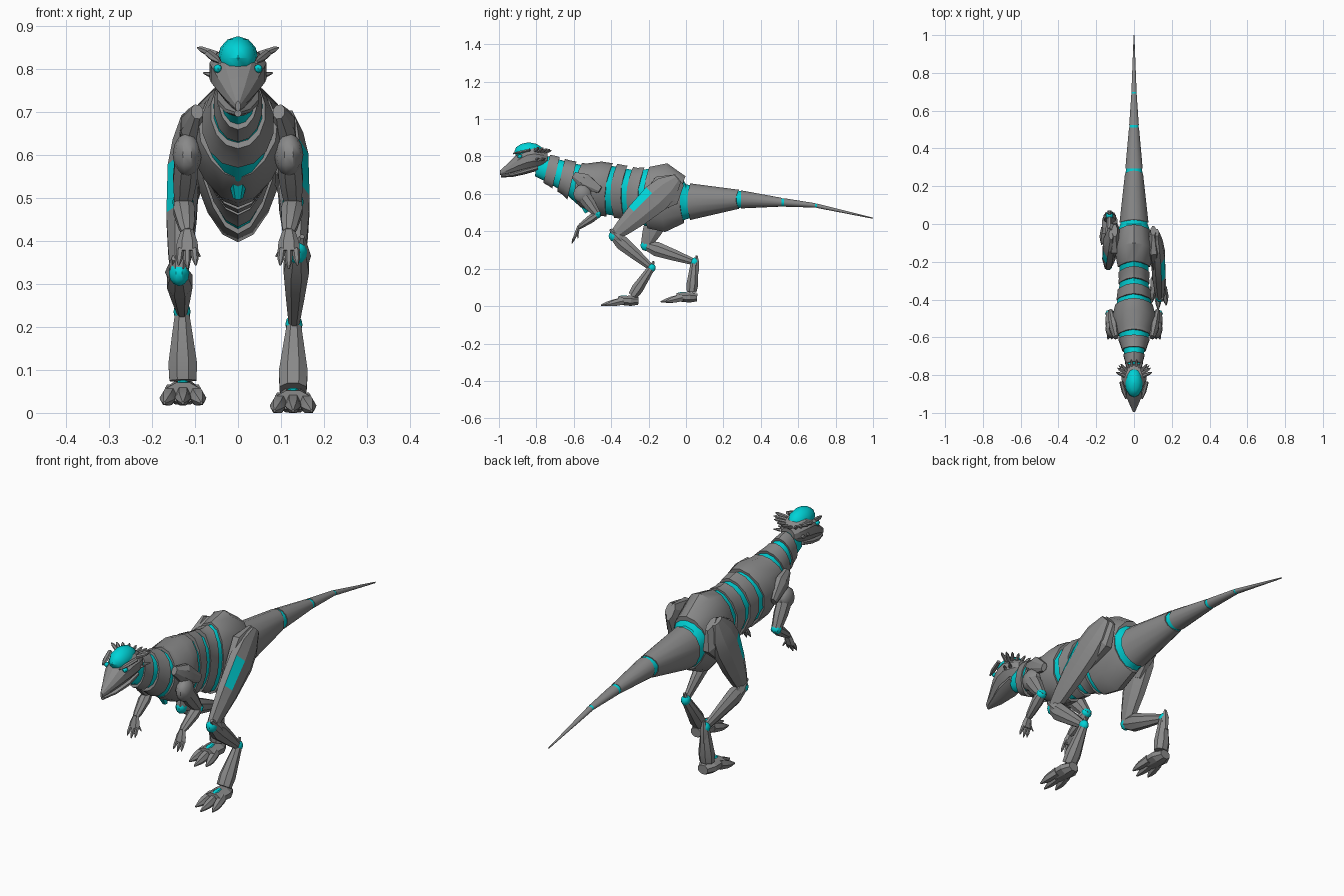
import bpy, math
from math import sin, cos, pi, radians
from mathutils import Vector

if "Cube" in bpy.data.objects:
    bpy.data.objects.remove(bpy.data.objects["Cube"])


def material(name, rgb):
    m = bpy.data.materials.new(name)
    m.use_nodes = True
    m.diffuse_color = (*rgb, 1)
    m.node_tree.nodes["Principled BSDF"].inputs["Base Color"].default_value = (*rgb, 1)
    return m


GREY = material("armour grey", (0.25, 0.25, 0.25))
TEAL = material("glow teal", (0.0, 0.65, 0.68))


def skin(name, rings, mat, angle=35):
    """Close a list of equal point rings into a capped tube."""
    n = len(rings[0])
    verts = [p for r in rings for p in r]
    faces = [[i * n + k, i * n + (k + 1) % n, (i + 1) * n + (k + 1) % n, (i + 1) * n + k]
             for i in range(len(rings) - 1) for k in range(n)]
    faces += [list(range(n))[::-1], [len(verts) - n + k for k in range(n)]]
    me = bpy.data.meshes.new(name)
    me.from_pydata(verts, [], faces)
    ob = bpy.data.objects.new(name, me)
    bpy.context.collection.objects.link(ob)
    me.materials.append(mat)
    bpy.ops.object.select_all(action="DESELECT")
    bpy.context.view_layer.objects.active = ob
    ob.select_set(True)
    bpy.ops.object.mode_set(mode="EDIT")
    bpy.ops.mesh.select_all(action="SELECT")
    bpy.ops.mesh.normals_make_consistent(inside=False)
    bpy.ops.object.mode_set(mode="OBJECT")
    bpy.ops.object.shade_smooth_by_angle(angle=radians(angle))
    return ob


def limb(name, a, b, stations, mat=GREY, n=8, angle=20):
    """Tube from a to b; stations are (t, half width, half depth, depth shift)."""
    a, b = Vector(a), Vector(b)
    d = (b - a).normalized()
    side = Vector((1, 0, 0))
    side = (side - d * side.dot(d)).normalized()
    deep = d.cross(side)
    rings = []
    for t, w, h, *off in stations:
        c = a.lerp(b, t) + deep * (off[0] if off else 0)
        rings.append([c + side * w * sin(2 * pi * (k + .5) / n) + deep * h * cos(2 * pi * (k + .5) / n)
                      for k in range(n)])
    return skin(name, rings, mat, angle)


def ball(name, pos, size, mat=GREY, n=10):
    rings = [[(pos[0] + size[0] * sin(v) * cos(2 * pi * k / n),
               pos[1] + size[1] * sin(v) * sin(2 * pi * k / n),
               pos[2] + size[2] * cos(v)) for k in range(n)]
             for v in [pi * (j + .1) / 6.2 for j in range(7)]]
    return skin(name, rings, mat, 40)


# Trunk outline: y, top, bottom, half width
TRUNK = [(-.82, .82, .70, .035), (-.72, .80, .65, .047), (-.64, .775, .60, .07),
         (-.56, .76, .53, .10), (-.48, .77, .49, .115), (-.38, .755, .475, .09),
         (-.28, .735, .46, .08), (-.22, .74, .42, .085), (-.12, .76, .40, .105),
         (-.03, .71, .44, .09), (.0, .655, .46, .078), (.28, .62, .523, .047),
         (.5, .58, .533, .027), (.69, .55, .527, .014), (1, .473, .467, .002)]


def outline(y):
    for p, q in zip(TRUNK, TRUNK[1:]):
        if y <= q[0]:
            f = max(0, (y - p[0]) / (q[0] - p[0]))
            return [p[i] + (q[i] - p[i]) * f for i in (1, 2, 3)]
    return TRUNK[-1][1:]


def trunk_ring(y, grow, lean, zigzag, n=14):
    top, bot, w = outline(y)
    c, h = (top + bot) / 2, (top - bot) / 2
    ring = []
    for k in range(n):
        a = 2 * pi * k / n
        keel = 1 - .25 * max(0, -cos(a)) if -.6 < y < 0 else 1
        ring.append((w * grow * sin(a) * keel,
                     y + lean * h * cos(a) + zigzag * cos(2 * a), c + h * grow * cos(a)))
    return ring


def plate(name, y0, y1, grow=1.0, lean=0.0, zigzag=0.0, mat=GREY):
    ys = [y0] + [p[0] for p in TRUNK if y0 + .015 < p[0] < y1 - .015] + [y1]
    return skin(name, [trunk_ring(y, grow, lean, zigzag) for y in ys], mat)


# Glowing core, showing between the armour plates
plate("neck_core", -.80, -.52, .93, .12, 0, TEAL)
plate("torso_core", -.50, -.16, .94, .0, 0, TEAL)
plate("tail_core", -.06, .75, .95, 0, 0, TEAL)

# Trunk armour
plate("neck_plate_front", -.745, -.695, 1.06, .25)
plate("neck_plate_rear", -.668, -.61, 1.04, .25)
plate("chest_armour", -.58, -.42, 1.02, .12, .012)
for i, (y0, y1) in enumerate([(-.39, -.335), (-.305, -.245)]):
    plate("rib_plate_%d" % (i + 1), y0, y1, 1.03, .06, .014)
plate("pelvis_armour", -.215, -.02, 1.02, .03, .014)
for i, (y0, y1) in enumerate([(.015, .275), (.295, .51), (.525, .69), (.70, 1)]):
    plate("tail_plate_%d" % (i + 1), y0, y1, 1.03, 0, .008 if i == 0 else 0)

# Chest gem
limb("chest_gem", (0, -.555, .56), (0, -.53, .50), [(0, .016, .012), (.4, .022, .02), (1, .012, .012)], TEAL, 6)


def head_part(name, rows, mat=GREY, n=10):
    """Rows are y, top, bottom, half width."""
    return skin(name, [[(w * sin(2 * pi * k / n), y, (t + b) / 2 + (t - b) / 2 * cos(2 * pi * k / n))
                        for k in range(n)] for y, t, b, w in rows], mat, 25)


# Head
head_part("skull", [(-.995, .725, .70, .006), (-.95, .765, .705, .027), (-.90, .815, .715, .05),
                    (-.85, .85, .725, .066), (-.81, .855, .735, .07), (-.765, .84, .745, .055),
                    (-.74, .82, .76, .035)])
head_part("lower_jaw", [(-.988, .705, .688, .008), (-.93, .715, .69, .03), (-.86, .74, .705, .05),
                        (-.79, .76, .725, .05)])
ball("skull_dome", (0, -.84, .825), (.047, .078, .05), TEAL, 12)
for s, tag in ((1, "left"), (-1, "right")):
    ball("eye_" + tag, (s * .047, -.888, .80), (.01, .014, .01), TEAL, 8)
    limb("brow_" + tag, (s * .042, -.925, .815), (s * .068, -.835, .835),
         [(0, .004, .004), (.4, .012, .008), (1, .01, .008)], n=6)
    # Horn crown
    for i in range(5):
        a = radians(5 + 38 * i / 2)
        base = Vector((s * .06 * cos(a), -.805 + .05 * sin(a), .835 - .004 * i))
        tip = base + Vector((s * .035 * cos(a), .012 + .025 * sin(a), .014))
        limb("horn_%s_%d" % (tag, i + 1), base, tip,
             [(-.3, .01, .01), (.7, .007, .007), (1, .002, .002)], n=6)
    for i in range(2):
        limb("cheek_spike_%s_%d" % (tag, i + 1), (s * .058, -.80 + .03 * i, .785),
             (s * .08, -.785 + .035 * i, .79), [(0, .009, .009), (1, .002, .002)], n=6)

    # Shoulder and arm
    shoulder, elbow = Vector((s * .118, -.555, .60)), Vector((s * .128, -.475, .49))
    wrist = Vector((s * .118, -.575, .42))
    limb("shoulder_guard_" + tag, (s * .095, -.60, .70), (s * .125, -.46, .62),
         [(0, .015, .02), (.4, .028, .045), (1, .012, .02)])
    ball("shoulder_" + tag, shoulder, (.034, .05, .05))
    limb("upper_arm_" + tag, shoulder, elbow, [(0, .03, .04), (.5, .03, .036), (1, .022, .022)])
    ball("elbow_" + tag, elbow, (.025, .022, .022), TEAL, 8)
    limb("forearm_" + tag, elbow, wrist,
         [(-.1, .02, .018), (.3, .027, .024), (.85, .019, .016), (1, .014, .012)])
    palm = wrist + Vector((0, -.015, -.045))
    limb("palm_" + tag, wrist, palm, [(-.1, .014, .01), (.5, .024, .012), (1, .026, .012)], n=6)
    for i in (-1, 0, 1):
        limb("finger_%s_%d" % (tag, i + 2), palm + Vector((i * .016, 0, .005)),
             palm + Vector((i * .02, -.02, -.04 + .008 * abs(i))),
             [(0, .009, .009), (.6, .008, .007), (1, .002, .002)], n=6)
    limb("thumb_" + tag, wrist.lerp(palm, .3), palm + Vector((-s * .03, .012, -.012)),
         [(0, .009, .009), (1, .002, .002)], n=6)


def leg(tag, s, knee, ankle, ball_of_foot, toe_y, floor):
    """Knee, ankle and ball_of_foot are (y, z)."""
    hip = Vector((s * .122, -.065, .665))
    knee, ankle, foot = (Vector((s * x, *p)) for x, p in ((.137, knee), (.13, ankle), (.128, ball_of_foot)))
    thigh = limb("thigh_" + tag, hip, knee,
                 [(-.06, .012, .03), (.12, .03, .075), (.3, .04, .085), (.62, .038, .068),
                  (.85, .03, .048), (1, .022, .03)])
    # Glowing inlay on the outer front of the thigh
    thigh.data.materials.append(TEAL)
    out = max((f for f in thigh.data.polygons if len(f.vertices) == 4 and .35 < (f.center - hip).length / (knee - hip).length < .6),
              key=lambda f: f.normal.dot(Vector((s * .7, -.6, .35))))
    out.material_index = 1
    limb("hip_cover_" + tag, hip + Vector((-s * .02, .03, .01)), hip.lerp(knee, .45) + Vector((-s * .02, 0, 0)),
         [(0, .015, .04), (.4, .04, .1), (1, .02, .06)])
    ball("knee_joint_" + tag, knee, (.024, .03, .03), TEAL)
    limb("knee_guard_" + tag, knee + Vector((s * .012, -.02, .035)), knee.lerp(ankle, .3),
         [(0, .006, .008), (.5, .028, .026), (1, .022, .03)], n=6)
    limb("shin_" + tag, knee, ankle,
         [(-.05, .02, .022), (.22, .032, .042), (.6, .023, .032), (.95, .014, .02)])
    ball("ankle_joint_" + tag, ankle, (.02, .024, .024), TEAL)
    limb("heel_spur_" + tag, ankle + Vector((0, .012, .035)), ankle.lerp(foot, .4) + Vector((0, .018, 0)),
         [(0, .006, .006), (.4, .018, .016), (1, .014, .012)], n=6)
    limb("lower_leg_" + tag, ankle, foot,
         [(-.05, .016, .02), (.3, .025, .026), (.75, .036, .034), (1, .034, .028)])
    limb("foot_" + tag, (foot.x, foot.y + .03, floor + .028), (foot.x, foot.y - .08, floor + .03),
         [(0, .026, .022), (.35, .045, .03), (1, .042, .024)])
    limb("foot_light_" + tag, (foot.x, foot.y - .03, floor + .052), (foot.x, foot.y - .075, floor + .047),
         [(0, .012, .007), (.6, .018, .01), (1, .01, .006)], TEAL, 6)
    for i in (-1, 0, 1):
        root = Vector((foot.x + i * .028, foot.y - .05, floor + .028))
        tip = Vector((foot.x + i * .043, toe_y + .025 * abs(i), floor + .005))
        limb("toe_%s_%d" % (tag, i + 2), root, tip,
             [(0, .018, .023), (.5, .019, .019), (.72, .014, .014), (1, .003, .004)], n=6)


leg("left", 1, (-.385, .375), (-.185, .205), (-.285, .055), -.455, 0)
leg("right", -1, (-.215, .325), (.045, .235), (.03, .075), -.135, .018)
